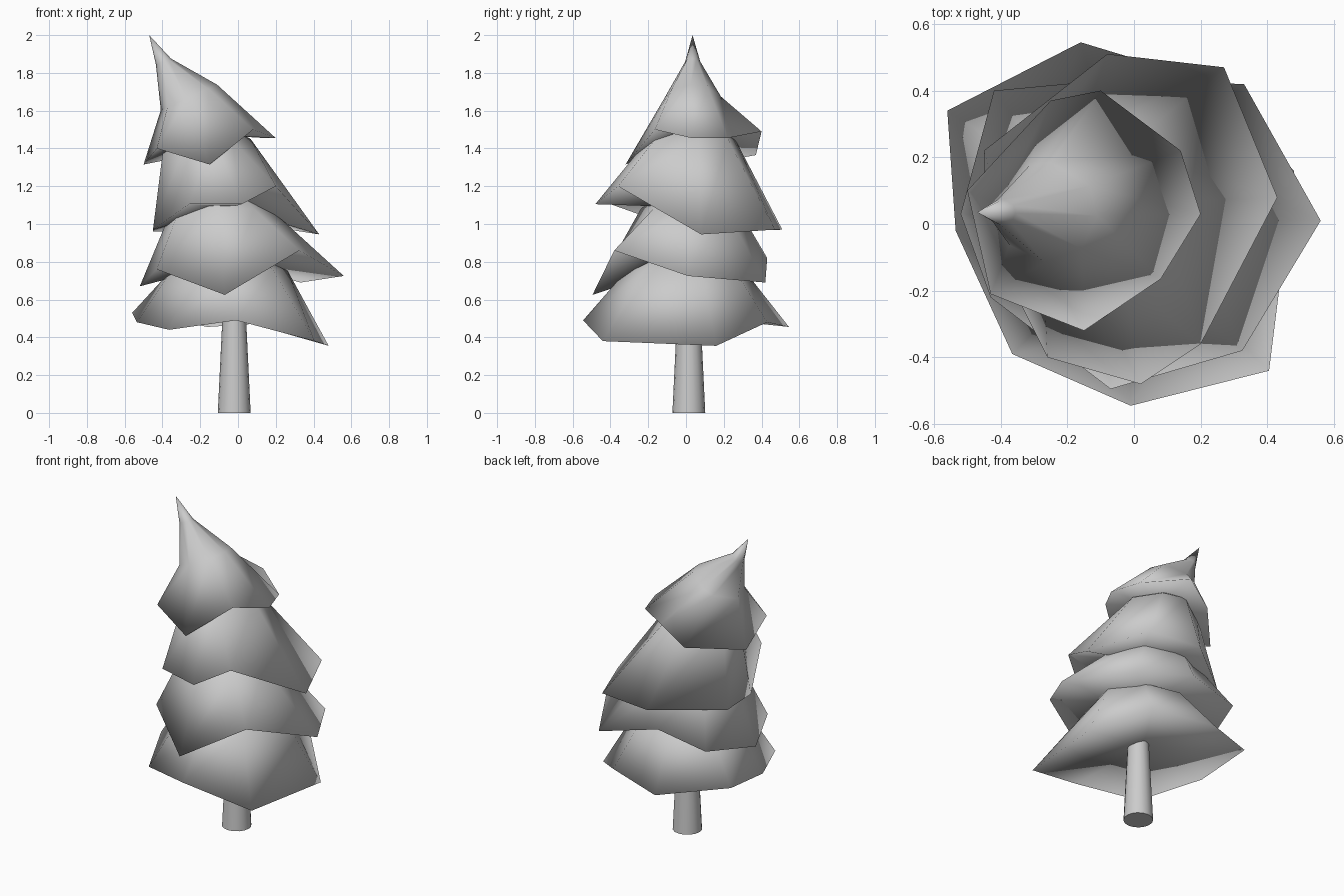
import bpy, bmesh, math
from mathutils import Vector

cube = bpy.data.objects.get("Cube")
if cube:
    bpy.data.objects.remove(cube)

grey = bpy.data.materials.new("plain_grey")
grey.use_nodes = True
colour = (0.6, 0.6, 0.6, 1)
grey.diffuse_color = colour
grey.node_tree.nodes["Principled BSDF"].inputs["Base Color"].default_value = colour


def finish(name, bm):
    """Turn a bmesh into a fully smooth-shaded object."""
    bmesh.ops.recalc_face_normals(bm, faces=bm.faces)
    for face in bm.faces:
        face.smooth = True
    mesh = bpy.data.meshes.new(name)
    bm.to_mesh(mesh)
    bm.free()
    mesh.materials.append(grey)
    obj = bpy.data.objects.new(name, mesh)
    bpy.context.collection.objects.link(obj)
    return obj


def fan(bm, ring, tip):
    for a, b in zip(ring, ring[1:] + ring[:1]):
        bm.faces.new((a, b, tip))


def foliage_tier(name, rim, rings, apex):
    """Jagged skirt: rim, narrowing rings (x, y, z, radius, tilt), apex, hollow underside."""
    bm = bmesh.new()
    low = [bm.verts.new(p) for p in rim]
    middle = sum((Vector(p) for p in rim), Vector()) / len(rim)
    fan(bm, low, bm.verts.new(middle + Vector((0, 0, 0.06))))
    for x, y, z, radius, tilt in rings:
        ring = []
        for p in rim:
            d = Vector((p[0] - middle.x, p[1] - middle.y)).normalized() * radius
            ring.append(bm.verts.new((x + d.x, y + d.y, z + tilt * d.x)))
        for i in range(len(rim)):
            j = (i + 1) % len(rim)
            bm.faces.new((low[i], low[j], ring[j], ring[i]))
        low = ring
    fan(bm, low, bm.verts.new(apex))
    finish(name, bm)


# Trunk, with crisp ends
bm = bmesh.new()
bmesh.ops.create_cone(bm, cap_ends=True, segments=16, radius1=0.087, radius2=0.058, depth=0.6)
bmesh.ops.translate(bm, verts=bm.verts, vec=(-0.02, 0.015, 0.3))
trunk = finish("trunk", bm)
bpy.ops.object.select_all(action="DESELECT")
trunk.select_set(True)
bpy.context.view_layer.objects.active = trunk
bpy.ops.object.shade_smooth_by_angle(angle=math.radians(40))

# Foliage, from the ground up
foliage_tier("bottom_tier", [
    (0.48, 0.16, 0.355), (0.22, 0.43, 0.48), (-0.16, 0.545, 0.455), (-0.56, 0.34, 0.53),
    (-0.535, -0.02, 0.48), (-0.365, -0.39, 0.44), (-0.01, -0.545, 0.49), (0.405, -0.44, 0.38)],
    [(-0.04, 0, 0.76, 0.31, 0)], (-0.05, 0, 0.95))

foliage_tier("lower_middle_tier", [
    (0.56, 0.01, 0.725), (0.33, 0.42, 0.69), (-0.1, 0.43, 0.82), (-0.42, 0.4, 0.75),
    (-0.52, 0.03, 0.67), (-0.43, -0.22, 0.76), (-0.07, -0.495, 0.625), (0.325, -0.38, 0.86)],
    [(-0.09, 0.02, 1.08, 0.26, 0)], (-0.12, 0.02, 1.3))

foliage_tier("upper_middle_tier", [
    (0.43, 0.08, 0.945), (0.27, 0.47, 0.97), (-0.08, 0.51, 0.97), (-0.45, 0.22, 0.96),
    (-0.45, -0.02, 0.97), (-0.26, -0.4, 1.105), (0.02, -0.48, 1.105), (0.2, -0.36, 1.2)],
    [(-0.16, 0.03, 1.45, 0.23, 0)], (-0.22, 0.03, 1.62))

foliage_tier("top_tier", [
    (0.2, 0.03, 1.455), (0.14, 0.22, 1.455), (-0.1, 0.4, 1.49), (-0.25, 0.37, 1.365),
    (-0.5, 0.1, 1.315), (-0.43, -0.21, 1.4), (-0.15, -0.32, 1.315), (0.08, -0.165, 1.5)],
    [(-0.26, 0.035, 1.67, 0.15, 0.45), (-0.395, 0.035, 1.86, 0.04, 0.4)],
    (-0.47, 0.035, 2.0))
